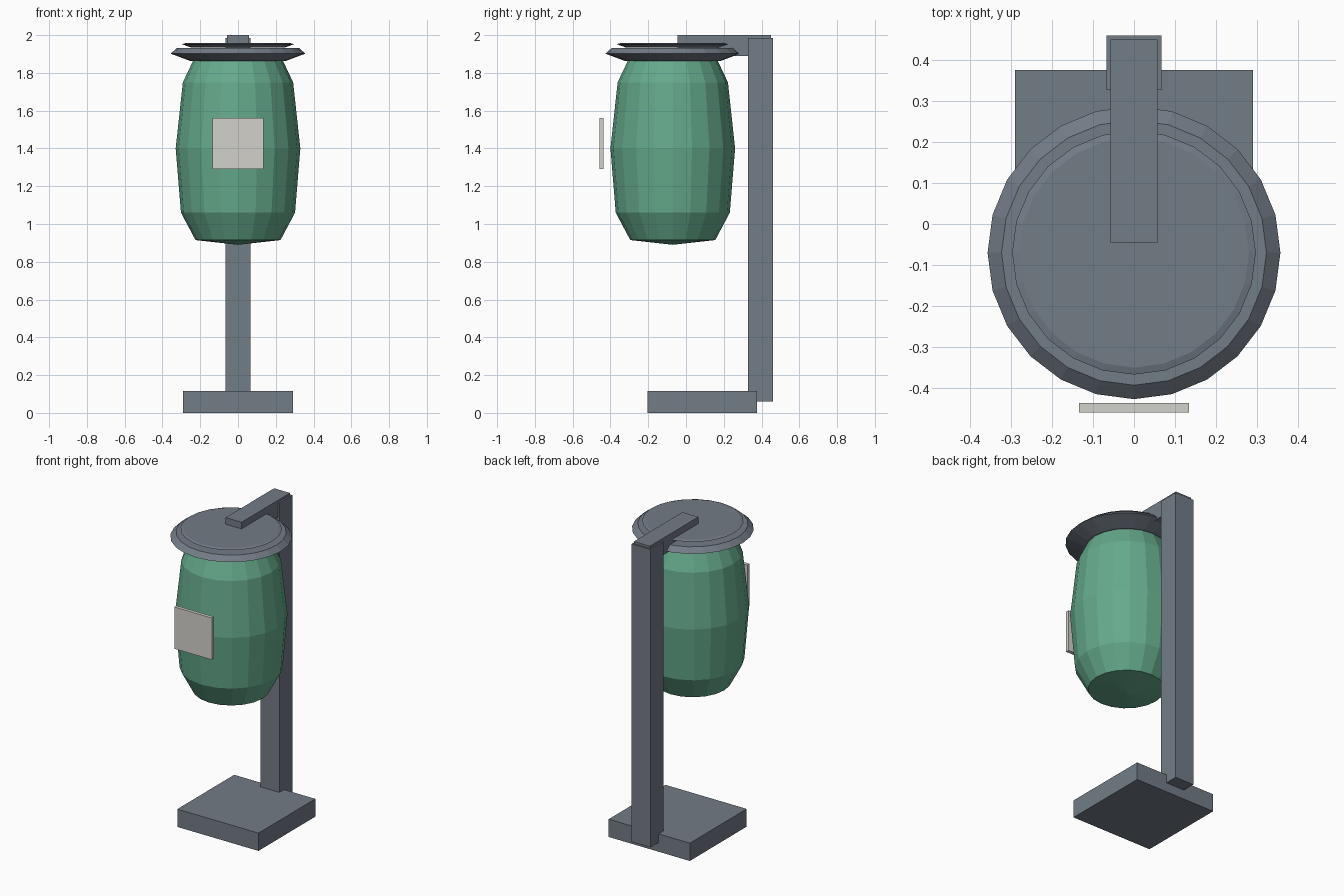
import bpy, bmesh, math

if "Cube" in bpy.data.objects:
    bpy.data.objects.remove(bpy.data.objects["Cube"])

def material(name, col):
    m = bpy.data.materials.new(name)
    m.diffuse_color = (*col, 1)
    m.use_nodes = True
    m.node_tree.nodes["Principled BSDF"].inputs["Base Color"].default_value = m.diffuse_color
    return m

green = material("green", (0.13, 0.40, 0.26))
steel = material("steel", (0.17, 0.20, 0.24))
pale = material("pale", (0.65, 0.64, 0.60))
CY = -0.07  # bin axis

def finish(bm, name, mat):
    bmesh.ops.recalc_face_normals(bm, faces=bm.faces)
    me = bpy.data.meshes.new(name)
    bm.to_mesh(me)
    bm.free()
    me.materials.append(mat)
    ob = bpy.data.objects.new(name, me)
    bpy.context.collection.objects.link(ob)
    return ob

def box(name, lo, hi, mat):
    bm = bmesh.new()
    bmesh.ops.create_cube(bm, size=1)
    for v in bm.verts:
        v.co = [(a + b) / 2 + c * (b - a) for a, b, c in zip(lo, hi, v.co)]
    return finish(bm, name, mat)

def lathe(name, profile, n, mat):
    """Spin (radius, z) points around the bin axis; radius 0 makes a pole."""
    bm = bmesh.new()
    rings = []
    for r, z in profile:
        k = n if r else 1
        rings.append([bm.verts.new((r * math.sin(2 * math.pi * i / n),
                                    CY - r * math.cos(2 * math.pi * i / n), z)) for i in range(k)])
    for a, b in zip(rings, rings[1:]):
        for i in range(n):
            quad = [a[i % len(a)], a[(i + 1) % len(a) if len(a) > 1 else 0],
                    b[(i + 1) % len(b) if len(b) > 1 else 0], b[i % len(b)]]
            bm.faces.new(list(dict.fromkeys(quad)))
    return finish(bm, name, mat)

# stand
box("base", (-0.29, -0.205, 0), (0.29, 0.375, 0.115), steel)
box("post", (-0.067, 0.327, 0.06), (0.067, 0.46, 1.985), steel)
box("arm", (-0.057, -0.045, 1.89), (0.057, 0.45, 2.0), steel)

# hanging barrel
lathe("barrel", [(0, 0.89), (0.225, 0.915), (0.302, 1.06), (0.33, 1.40),
                 (0.292, 1.75), (0.235, 1.87), (0, 1.88)], 20, green)

# flared lid and its cap disc
lathe("lid_rim", [(0, 1.862), (0.25, 1.862), (0.357, 1.902), (0.323, 1.932), (0, 1.932)], 24, steel)
lathe("lid_cap", [(0, 1.935), (0.25, 1.935), (0.297, 1.952), (0.28, 1.957), (0, 1.957)], 24, steel)

# front sign plate
box("sign_plate", (-0.134, -0.459, 1.29), (0.134, -0.437, 1.56), pale)
